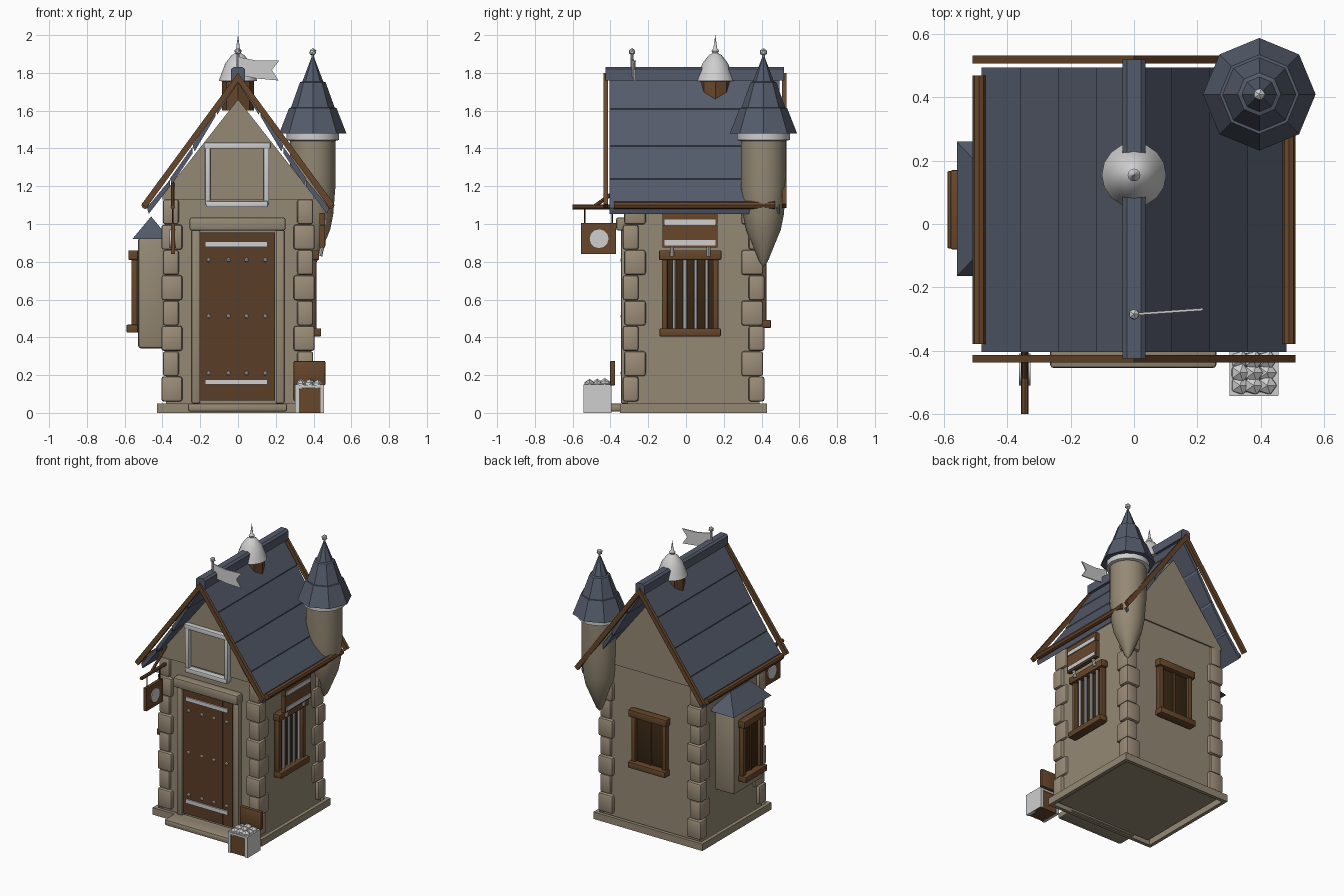
import bpy, bmesh, math, random
from mathutils import Vector

if "Cube" in bpy.data.objects:
    bpy.data.objects.remove(bpy.data.objects["Cube"])

def mat(name, r, g, b):
    m = bpy.data.materials.new(name)
    m.diffuse_color = (r, g, b, 1)
    m.use_nodes = True
    m.node_tree.nodes["Principled BSDF"].inputs["Base Color"].default_value = m.diffuse_color
    return m

STONE = mat("stone", .30, .25, .175)
QUOIN = mat("corner stone", .33, .265, .19)
WOOD = mat("wood", .135, .062, .024)
DOOR = mat("door wood", .105, .048, .02)
DARK = mat("dark wood", .04, .021, .007)
SLATE = mat("slate", .088, .105, .145)
IRON = mat("pale iron", .62, .62, .62)

def finish(name, bm, m, bevel=0, smooth=False):
    bmesh.ops.recalc_face_normals(bm, faces=bm.faces[:])
    if bevel:
        bmesh.ops.bevel(bm, geom=bm.edges[:], offset=bevel, segments=2, affect='EDGES', profile=.5)
    me = bpy.data.meshes.new(name)
    bm.to_mesh(me)
    bm.free()
    me.materials.append(m)
    ob = bpy.data.objects.new(name, me)
    bpy.context.collection.objects.link(ob)
    if smooth:
        bpy.ops.object.select_all(action='DESELECT')
        ob.select_set(True)
        bpy.context.view_layer.objects.active = ob
        bpy.ops.object.shade_smooth_by_angle(angle=math.radians(35))
    return ob

def box(name, m, x, y, z, bevel=0):
    bm = bmesh.new()
    bmesh.ops.create_cube(bm, size=1)
    for v in bm.verts:
        v.co = [r[0] if c < 0 else r[1] for c, r in zip(v.co, (x, y, z))]
    return finish(name, bm, m, bevel, bevel > 0)

def prism(name, m, pts, axis, a, b):
    """Extrude a 2D outline: axis 'y' takes (x, z), axis 'x' takes (y, z)."""
    bm = bmesh.new()
    put = lambda p, d: (p[0], d, p[1]) if axis == 'y' else (d, p[0], p[1])
    lo = [bm.verts.new(put(p, a)) for p in pts]
    hi = [bm.verts.new(put(p, b)) for p in pts]
    bm.faces.new(lo)
    bm.faces.new(hi)
    for i in range(len(pts)):
        j = (i + 1) % len(pts)
        bm.faces.new((lo[i], lo[j], hi[j], hi[i]))
    return finish(name, bm, m)

def lathe(name, m, prof, cx, cy, n=16, smooth=True):
    bm = bmesh.new()
    rings = [[bm.verts.new((cx + max(r, .0005) * math.cos(math.tau * i / n),
                            cy + max(r, .0005) * math.sin(math.tau * i / n), z))
              for i in range(n)] for r, z in prof]
    for a, b in zip(rings, rings[1:]):
        for i in range(n):
            j = (i + 1) % n
            bm.faces.new((a[i], a[j], b[j], b[i]))
    bm.faces.new(rings[0])
    bm.faces.new(rings[-1])
    return finish(name, bm, m, 0, smooth)

def rod(name, m, p, q, r, n=8):
    p, q = Vector(p), Vector(q)
    bm = bmesh.new()
    bmesh.ops.create_cone(bm, cap_ends=True, segments=n, radius1=r, radius2=r, depth=(q - p).length)
    rot = (q - p).to_track_quat('Z', 'Y')
    for v in bm.verts:
        v.co = rot @ v.co + (p + q) / 2
    return finish(name, bm, m, 0, n > 6)

def ball(name, m, c, r):
    bm = bmesh.new()
    bmesh.ops.create_icosphere(bm, subdivisions=1, radius=r)
    bmesh.ops.translate(bm, verts=bm.verts[:], vec=c)
    return finish(name, bm, m)

# Walls, gable and plinth ring
X, Y0, Y1 = .38, -.31, .39
box("walls", STONE, (-X, X), (Y0, Y1), (.02, 1.15))
prism("gable", STONE, [(-.4, 1.13), (.4, 1.13), (.4, 1.15), (0, 1.66), (-.4, 1.15)], 'y', Y0 - .01, Y1 + .01)
for s in (-1, 1):
    box("plinth_side", STONE, sorted((s * .405, s * .43)), (-.35, .43), (0, .05))
box("plinth_front", STONE, (-.43, .43), (-.35, -.325), (0, .05))
box("plinth_back", STONE, (-.43, .43), (.405, .43), (0, .05))
box("doorstep", STONE, (-.265, .26), (-.455, -.31), (.008, .05), .01)

# Alternating corner stones
for sx in (-1, 1):
    for sy, yc in ((-1, Y0), (1, Y1)):
        for i in range(8):
            wx, wy = (.085, .115) if i % 2 else (.112, .085)
            out = .018 if i % 2 else .026
            z = .06 + i * .134
            xo, yo = sx * (X + out), yc + sy * out
            box("corner_stone", QUOIN, sorted((xo, xo - sx * wx)), sorted((yo, yo - sy * wy)), (z, z + .133), .014)

# Door with frame, straps and studs
box("door", DOOR, (-.2, .195), (-.33, -.3), (.065, .955))
for i in range(5):
    box("door_plank", DOOR, (-.198 + i * .0785, -.122 + i * .0785), (-.335, -.33), (.07, .95))
for s in (-1, 1):
    box("door_post", STONE, sorted((s * .2, s * .245)), (-.345, -.3), (.05, .97), .008)
box("door_lintel", STONE, (-.257, .252), (-.37, -.3), (.965, 1.035), .012)
for z in (.893, .163):
    box("door_strap", IRON, (-.175, .157), (-.345, -.333), (z - .014, z + .014))
for z in (.81, .512, .21):
    for x in (-.155, -.05, .045, .145):
        ball("door_stud", IRON, (x, -.337, z), .013)

# Pale frame on the gable
for x in (-.16, .15):
    box("gable_frame_side", IRON, (x - .014, x + .014), (-.35, -.31), (1.1, 1.42), .004)
for z, w in ((1.105, .165), (1.415, .178)):
    box("gable_frame_bar", IRON, (-w - .003, w - .007), (-.355, -.31), (z - .016, z + .016), .004)

# Roof of overlapping slate boards with a slight sag
curve = [(0, 1.785), (.12, 1.605), (.24, 1.41), (.36, 1.235), (.482, 1.08)]
for s in (-1, 1):
    for (xa, za), (xb, zb) in zip(curve, curve[1:]):
        prism("roof_board", SLATE, [(s * xa, za), (s * xb, zb + .006), (s * (xb - .01), zb - .026), (s * xa, za - .036)],
              'y', -.405, .495)
    # bargeboards and eave beams
    for y0, y1 in ((-.438, -.414), (.508, .532)):
        prism("bargeboard", WOOD, [(0, 1.80), (s * .51, 1.105), (s * .485, 1.085), (0, 1.75)], 'y', y0, y1)
    rod("eave_beam", WOOD, (s * .49, -.38, 1.1), (s * .49, .47, 1.1), .021)
prism("ridge_cap", SLATE, [(-.036, 1.76), (.036, 1.76), (.036, 1.82), (.022, 1.832), (-.022, 1.832), (-.036, 1.82)],
      'y', -.425, .52)

# Corner turret with stepped conical roof
TX, TY = .396, .41
lathe("turret_body", STONE, [(0, .775), (.022, .80), (.092, .97), (.108, 1.05), (.12, 1.2), (.12, 1.46)], TX, TY, 16)
lathe("turret_collar", IRON, [(.12, 1.44), (.14, 1.445), (.14, 1.485), (.12, 1.49)], TX, TY, 16)
lathe("turret_roof_skirt", SLATE, [(.1, 1.48), (.178, 1.48), (.125, 1.615), (.06, 1.62)], TX, TY, 8, False)
lathe("turret_roof_cone", SLATE, [(.118, 1.61), (.068, 1.75), (.055, 1.755), (.006, 1.885)], TX, TY, 8, False)
rod("turret_pin", IRON, (TX, TY, 1.86), (TX, TY, 1.91), .007)
ball("turret_finial", IRON, (TX, TY, 1.91), .021)

# Ridge cupola
lathe("cupola_base", WOOD, [(.085, 1.6), (.085, 1.77)], 0, .155, 8, False)
lathe("cupola_dome", IRON, [(.08, 1.755), (.102, 1.757), (.09, 1.79), (.068, 1.85), (.035, 1.893), (.014, 1.905),
                            (.02, 1.917), (.01, 1.93), (0, 2.0)], 0, .155, 16)

# Ridge flag, swallow-tailed
rod("flag_pole", IRON, (0, -.285, 1.8), (0, -.285, 1.91), .008)
ball("flag_knob", IRON, (0, -.285, 1.912), .019)
flag = prism("flag", IRON, [(0, 1.885), (.1, 1.865), (.218, 1.865), (.18, 1.815), (.215, 1.76), (.1, 1.77), (0, 1.79)],
             'y', -.004, .004)
flag.location.y = -.285
flag.rotation_euler.z = .07

def window(place, w, z0, z1, mull):
    """Framed window; place(u, d, z) ranges map along, outward, up."""
    place("window_pane", DARK, (-w, w), (-.01, .012), (z0, z1))
    for s in (-1, 1):
        place("window_side", WOOD, sorted((s * w, s * (w - .03))), (0, .035), (z0, z1))
    place("window_lintel", WOOD, (-w - .015, w + .015), (0, .05), (z1 - .05, z1))
    place("window_sill", WOOD, (-w - .012, w + .012), (0, .06), (z0, z0 + .042))
    for u in mull:
        place("window_mullion", WOOD, (u - .008, u + .008), (0, .022), (z0, z1))

on_right = lambda n, m, u, d, z: box(n, m, (X + d[0], X + d[1]), (u[0] + .022, u[1] + .022), z, .005)
on_back = lambda n, m, u, d, z: box(n, m, u, (Y1 + d[0], Y1 + d[1]), z, .005)
on_bay = lambda n, m, u, d, z: box(n, m, (-.53 - d[1], -.53 - d[0]), (u[0] + .045, u[1] + .045), z, .005)
window(on_right, .15, .405, .86, [])
window(on_back, .135, .45, .86, [0])
window(on_bay, .11, .425, .86, [0])

# Right window bars, raised shutter and hinges
for y in (-.062, -.005, .052, .11):
    rod("window_bar", IRON, (.405, y, .445), (.405, y, .815), .01)
for z in (.905, .965, 1.027):
    box("shutter_board", WOOD, (.432, .46), (-.125, .167), (z - .03, z + .03))
for z in (.9, 1.01):
    box("shutter_strap", IRON, (.458, .467), (-.115, .157), (z - .014, z + .014))
for y in (-.075, .12):
    rod("shutter_hinge", IRON, (.435, y, .83), (.447, y, .885), .011)

# Left bay with hipped slate roof
box("bay_body", STONE, (-.53, -.37), (-.125, .215), (.34, .93), .02)
bm = bmesh.new()
vs = [bm.verts.new(p) for p in ((-.56, -.165, .92), (-.36, -.165, .92), (-.36, .26, .92), (-.56, .26, .92),
                                (-.46, -.06, 1.04), (-.46, .155, 1.04))]
for f in ((0, 1, 2, 3), (0, 1, 4), (1, 2, 5, 4), (2, 3, 5), (3, 0, 4, 5)):
    bm.faces.new([vs[i] for i in f])
finish("bay_roof", bm, SLATE)

# Hanging sign on its bracket
SX = -.345
rod("sign_arm", WOOD, (SX, -.6, 1.09), (SX, -.3, 1.09), .012)
rod("sign_brace", WOOD, (SX, -.49, 1.09), (SX, -.31, 1.22), .01)
for y in (-.535, -.39):
    rod("sign_hanger", DARK, (SX, y, 1.0), (SX, y, 1.09), .004, 6)
box("sign_board", WOOD, (SX - .011, SX + .011), (-.557, -.37), (.842, 1.005))
rod("sign_disc", IRON, (SX - .018, -.46, .922), (SX + .018, -.46, .922), .05, 12)

# Open chest filled with coins
box("chest_body", WOOD, (.302, .455), (-.535, -.40), (0, .135))
box("chest_lid", WOOD, (.295, .462), (-.402, -.375), (.145, .275), .006)
for x in (.312, .446):
    box("chest_strap", IRON, (x - .01, x + .01), (-.542, -.395), (.0, .15))
for y in (-.537, -.403):
    box("chest_rim", IRON, (.302, .455), (y - .006, y + .006), (.132, .148))
random.seed(3)
for i in range(9):
    ball("coin_heap", IRON, (.335 + .043 * (i % 3), -.51 + .04 * (i // 3), .138 + random.uniform(0, .016)), .033)
